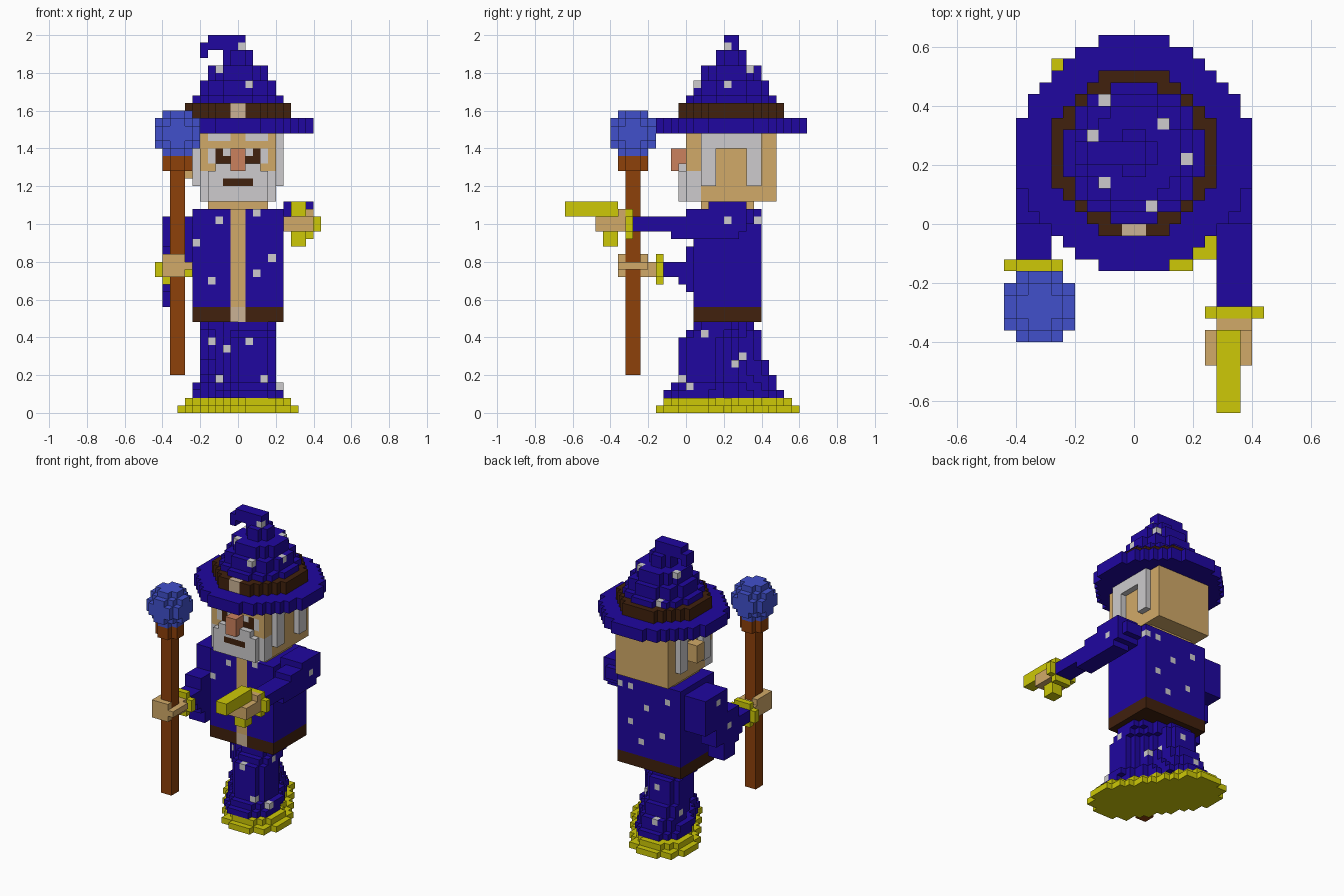
import bpy
import bmesh
from mathutils import Vector

cube = bpy.data.objects.get("Cube")
if cube:
    bpy.data.objects.remove(cube, do_unlink=True)

UNIT = 0.04  # edge length of one block
COLOURS = {
    "robe_blue": (0.014, 0.002, 0.35),
    "gold": (0.61, 0.58, 0.002),
    "skin": (0.64, 0.40, 0.14),
    "dark_brown": (0.052, 0.015, 0.004),
    "wood": (0.27, 0.052, 0.003),
    "orb_blue": (0.053, 0.08, 0.6),
    "silver": (0.61, 0.60, 0.61),
    "nose_red": (0.6, 0.22, 0.11),
    "buckle": (0.6, 0.45, 0.3),
}
MATERIALS = {}
for label, rgb in COLOURS.items():
    mat = bpy.data.materials.new(label)
    mat.use_nodes = True
    mat.diffuse_color = (*rgb, 1)
    shader = next(n for n in mat.node_tree.nodes if n.type == "BSDF_PRINCIPLED")
    shader.inputs["Base Color"].default_value = (*rgb, 1)
    MATERIALS[label] = mat

# Sides for painting stars: (axis looked along, sign of the outer side)
SIDES = {"front": (1, -1), "back": (1, 1), "left": (0, 1), "right": (0, -1), "top": (2, 1)}


class Part:
    """A block grid that becomes one object made of its exposed faces."""

    def __init__(self, name):
        self.name, self.cells = name, {}

    def box(self, colour, x, y, z):
        for i in range(*x):
            for j in range(*y):
                for k in range(*z):
                    self.cells[i, j, k] = colour

    def oval(self, colour, r, y, z, power=2):
        mid = sum(y) / 2
        for i in range(-r, r):
            for j in range(*y):
                if abs((i + 0.5) / r) ** power + abs((j + 0.5 - mid) / r) ** power <= 1:
                    self.box(colour, (i, i + 1), (j, j + 1), z)

    def stride(self, colour, rx, y, r, z):
        # Rounded slab running from the forward left foot to the rear right foot
        mid, half = sum(y) / 2, (y[1] - y[0]) / 2
        foot = Vector((rx - r, r - half))
        for i in range(-rx, rx):
            for j in range(*y):
                p = Vector((i + 0.5, j + 0.5 - mid))
                t = max(-1, min(1, p.dot(foot) / foot.length_squared))
                if (p - foot * t).length <= r:
                    self.box(colour, (i, i + 1), (j, j + 1), z)

    def stars(self, side, *spots):
        axis, sign = SIDES[side]
        for spot in spots:
            hits = [c for c in self.cells if c[:axis] + c[axis + 1:] == spot]
            if hits:
                self.cells[max(hits, key=lambda c: sign * c[axis])] = "silver"

    def build(self):
        used = sorted(set(self.cells.values()))
        bm, verts = bmesh.new(), {}
        for cell, colour in self.cells.items():
            for axis in range(3):
                for sign in (0, 1):
                    near = list(cell)
                    near[axis] += 2 * sign - 1
                    if tuple(near) in self.cells:
                        continue
                    loop = []
                    for a, b in ((0, 0), (1, 0), (1, 1), (0, 1)):
                        p = list(cell)
                        p[axis] += sign
                        p[(axis + 1) % 3] += a
                        p[(axis + 2) % 3] += b
                        p = tuple(p)
                        if p not in verts:
                            verts[p] = bm.verts.new(Vector(p) * UNIT)
                        loop.append(verts[p])
                    face = bm.faces.new(loop if sign else loop[::-1])
                    face.material_index = used.index(colour)
        mesh = bpy.data.meshes.new(self.name)
        bm.to_mesh(mesh)
        bm.free()
        for colour in used:
            mesh.materials.append(MATERIALS[colour])
        bpy.context.collection.objects.link(bpy.data.objects.new(self.name, mesh))


# Gold hem
hem = Part("robe_hem")
hem.stride("gold", 8, (-4, 15), 5, (0, 1))
hem.stride("gold", 7, (-3, 14), 4, (1, 2))
hem.build()

# Striding skirt, layer by layer
skirt = Part("robe_skirt")
for rx, y, r, z in ((6, (-3, 13), 4, (2, 3)), (6, (-2, 12), 4, (3, 4)), (5, (-1, 12), 3, (4, 5)),
                    (5, (-1, 11), 3, (5, 7)), (5, (-1, 10), 3, (7, 10)), (5, (0, 10), 3, (10, 11)),
                    (5, (1, 9), 3, (11, 12))):
    skirt.stride("robe_blue", rx, y, r, z)
skirt.stars("front", (-2, 8), (1, 9), (3, 4), (-3, 4))
skirt.stars("left", (2, 10), (7, 7), (0, 3))
skirt.stars("right", (4, 9), (8, 5))
skirt.stars("back", (-2, 9), (2, 6), (-3, 4))
skirt.build()

# Torso with front trim, belt, buckle and neck
torso = Part("torso")
torso.box("robe_blue", (-6, 6), (1, 10), (14, 27))
torso.box("skin", (-1, 1), (1, 2), (14, 27))
torso.box("dark_brown", (-6, 6), (1, 10), (12, 14))
torso.box("buckle", (-1, 1), (1, 2), (12, 14))
torso.box("skin", (-4, 4), (2, 9), (27, 28))
torso.stars("front", (-3, 25), (2, 26), (-6, 22), (4, 20), (2, 18), (-4, 17))
torso.stars("left", (9, 25))
torso.stars("right", (8, 20))
torso.stars("back", (-4, 24), (3, 25), (0, 22), (-3, 18), (3, 19), (1, 16))
torso.build()

# Head: skull, raised side hair around a skin window, ear, beard and face
head = Part("head")
head.box("skin", (-5, 5), (0, 12), (28, 37))
head.box("silver", (-5, 5), (0, 2), (28, 32))
for x in ((-6, -5), (5, 6)):
    head.box("silver", x, (2, 4), (30, 37))
    head.box("silver", x, (8, 10), (30, 37))
    head.box("silver", x, (4, 8), (35, 37))
head.box("skin", (-7, -5), (5, 7), (31, 34))
head.box("silver", (-4, 4), (-1, 0), (28, 32))
head.box("silver", (-3, 3), (-1, 0), (32, 33))
head.box("dark_brown", (-2, 2), (-1, 0), (30, 31))
head.box("nose_red", (-1, 1), (-2, 0), (32, 35))
for s in (-1, 1):
    def span(a, b):
        return (a, b) if s > 0 else (-b, -a)
    head.box("silver", span(1, 4), (0, 1), (36, 37))
    head.box("dark_brown", span(1, 3), (0, 1), (33, 35))
    head.box("silver", span(1, 2), (0, 1), (34, 35))
    head.box("silver", span(3, 4), (0, 1), (33, 35))
head.build()

# Hat: brim, band and stepped cone with a hooked tip
hat = Part("hat")
hat.oval("robe_blue", 10, (-4, 16), (37, 39), 1.85)
hat.oval("dark_brown", 7, (-1, 13), (39, 41))
hat.box("buckle", (-1, 1), (-1, 0), (39, 41))
for r, z in ((6, (40, 42)), (5, (42, 44)), (4, (44, 46)), (2, (46, 48))):
    hat.oval("robe_blue", r, (6 - r, 6 + r), z)
hat.box("robe_blue", (-4, 1), (5, 7), (49, 50))
hat.box("robe_blue", (-5, 1), (5, 7), (48, 49))
hat.box("robe_blue", (-5, -4), (5, 7), (47, 48))
hat.stars("front", (-3, 45), (1, 43), (0, 48))
hat.stars("left", (1, 43), (8, 45), (5, 48))
hat.stars("top", (-3, 10), (2, 8), (-4, 7), (4, 5), (-3, 3), (1, 1))
hat.build()

# Left arm reaching forward
left_arm = Part("left_arm")
for x, y, z in (((7, 10), (-7, -2), (24, 26)), ((7, 10), (-2, 0), (23, 26)),
                ((7, 10), (0, 7), (23, 27)), ((6, 10), (3, 8), (24, 28)),
                ((6, 9), (8, 9), (25, 27))):
    left_arm.box("robe_blue", x, y, z)
left_arm.box("gold", (6, 11), (-8, -7), (24, 26))
left_arm.box("gold", (7, 10), (-8, -7), (23, 27))
left_arm.stars("left", (5, 25))
left_arm.build()

left_hand = Part("left_hand")
left_hand.box("skin", (6, 10), (-12, -9), (24, 26))
left_hand.box("skin", (7, 10), (-9, -8), (24, 27))
left_hand.build()

wand = Part("gold_wand")
wand.box("gold", (7, 9), (-16, -9), (26, 28))
wand.box("gold", (7, 9), (-11, -9), (22, 24))
wand.build()

# Right arm bent at the elbow
right_arm = Part("right_arm")
for x, y, z in (((-10, -6), (3, 9), (20, 26)), ((-10, -7), (0, 6), (17, 22)),
                ((-10, -7), (1, 4), (14, 17)), ((-10, -7), (0, 2), (16, 18)),
                ((-10, -7), (-1, 1), (17, 20)), ((-10, -7), (-3, 0), (18, 20))):
    right_arm.box("robe_blue", x, y, z)
right_arm.box("gold", (-11, -6), (-4, -3), (18, 20))
right_arm.box("gold", (-10, -7), (-4, -3), (17, 21))
right_arm.stars("right", (5, 24), (2, 19))
right_arm.build()

# Right hand gripping the staff
right_hand = Part("right_hand")
right_hand.box("skin", (-10, -9), (-9, -5), (18, 21))
right_hand.box("skin", (-10, -7), (-9, -8), (18, 21))
right_hand.box("skin", (-10, -6), (-9, -5), (19, 20))
right_hand.box("skin", (-10, -7), (-6, -4), (18, 20))
right_hand.build()

# Staff with collar and orb
staff = Part("staff")
staff.box("wood", (-9, -7), (-8, -6), (5, 32))
staff.box("wood", (-10, -6), (-8, -6), (32, 34))
staff.box("wood", (-9, -7), (-9, -5), (32, 34))
staff.build()

orb = Part("staff_orb")
centre = Vector((-8, -7, 37))
for i in range(-11, -5):
    for j in range(-10, -4):
        for k in range(34, 40):
            if (Vector((i + 0.5, j + 0.5, k + 0.5)) - centre).length < 3.1:
                orb.box("orb_blue", (i, i + 1), (j, j + 1), (k, k + 1))
orb.build()
